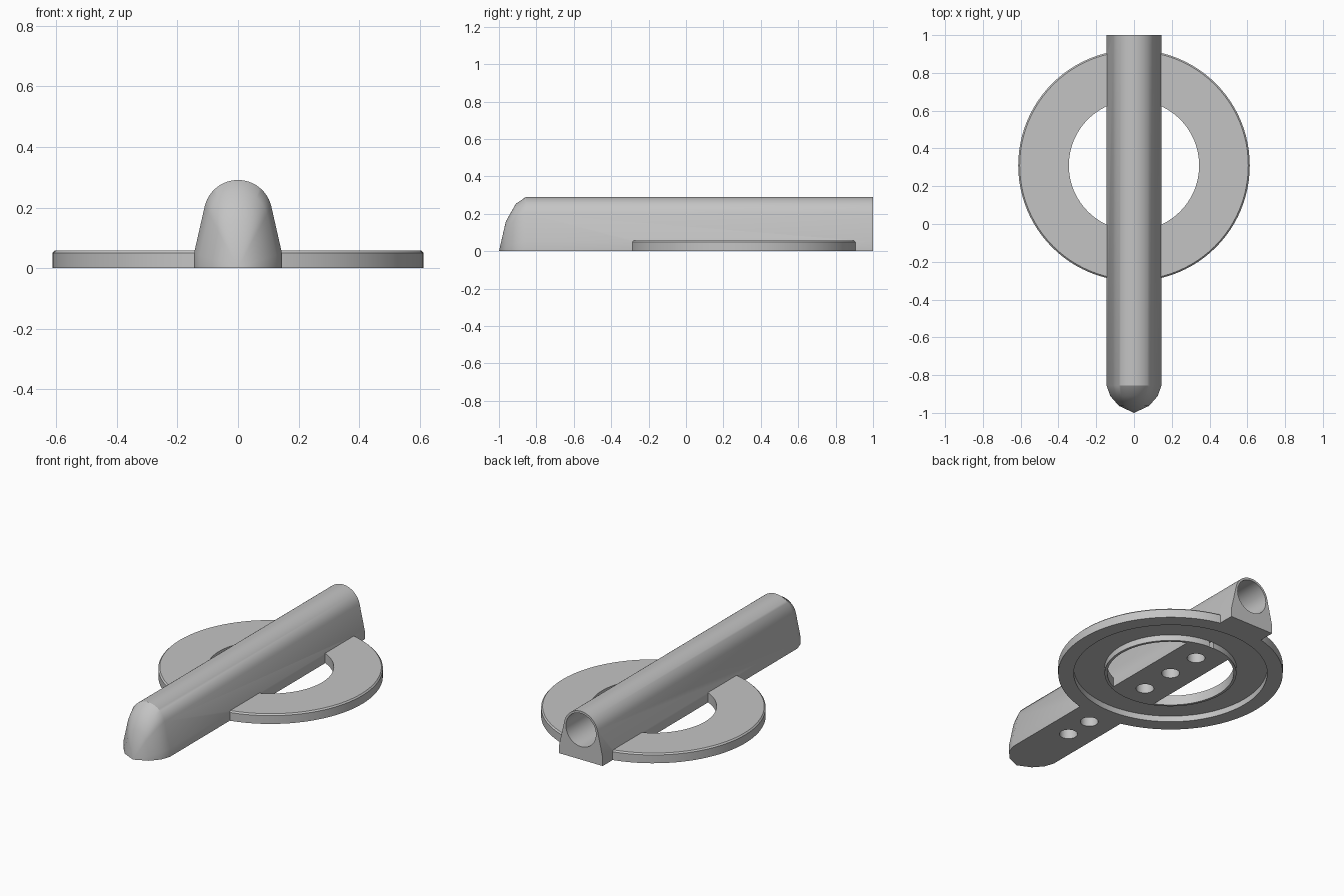
import bpy, bmesh
from math import sin, cos, pi, radians

cube = bpy.data.objects.get("Cube")
if cube:
    bpy.data.objects.remove(cube)

grey = bpy.data.materials.new("plain grey")
grey.use_nodes = True
GREY = (0.55, 0.55, 0.55, 1)
grey.diffuse_color = GREY
grey.node_tree.nodes["Principled BSDF"].inputs["Base Color"].default_value = GREY

RING_Y = 0.31
BORE_Z = 0.178


def finish(name, bm):
    bmesh.ops.recalc_face_normals(bm, faces=bm.faces)
    mesh = bpy.data.meshes.new(name)
    bm.to_mesh(mesh)
    bm.free()
    mesh.materials.append(grey)
    obj = bpy.data.objects.new(name, mesh)
    bpy.context.collection.objects.link(obj)
    return obj


def bridge(bm, a, b):
    for i in range(len(a)):
        j = (i + 1) % len(a)
        bm.faces.new((a[i], a[j], b[j], b[i]))


def lathe(name, profile, steps=96):
    """Closed (radius, z) profile turned about the ring axis."""
    bm = bmesh.new()
    loops = []
    for k in range(steps):
        t = 2 * pi * k / steps
        loops.append([bm.verts.new((r * cos(t), RING_Y + r * sin(t), z)) for r, z in profile])
    for k in range(steps):
        bridge(bm, loops[k], loops[(k + 1) % steps])
    return finish(name, bm)


def rod(name, radius, start, end, steps=48):
    """Cylinder along y or z, between two points."""
    bm = bmesh.new()
    along_y = start[1] != end[1]
    loops = []
    for p in (start, end):
        loop = []
        for k in range(steps):
            u, v = radius * cos(2 * pi * k / steps), radius * sin(2 * pi * k / steps)
            offset = (u, 0, v) if along_y else (u, v, 0)
            loop.append(bm.verts.new([a + b for a, b in zip(p, offset)]))
        loops.append(loop)
        bm.faces.new(loop)
    bridge(bm, *loops)
    return finish(name, bm)


def boolean(target, tool, operation):
    mod = target.modifiers.new(tool.name, 'BOOLEAN')
    mod.operation = operation
    mod.solver = 'EXACT'
    mod.object = tool
    tool.hide_render = True


# Bar: round-topped section with leaning sides, tapering to a low point at the front
lean, top_r, arc_steps = radians(13), 0.113, 24
section = [(-0.145, 0), (0.145, 0), (0.145, 0.05)]
for k in range(arc_steps + 1):
    t = lean + (pi - 2 * lean) * k / arc_steps
    section.append((top_r * cos(t), BORE_Z + top_r * sin(t)))
section.append((-0.145, 0.05))

bm = bmesh.new()
loops = [[bm.verts.new((x * s, y, z * s)) for x, z in section]
         for y, s in ((1, 1), (-0.855, 1), (-0.91, 0.87), (-0.963, 0.55))]
bm.faces.new(loops[0])
for a, b in zip(loops, loops[1:]):
    bridge(bm, a, b)
tip = bm.verts.new((0, -1, 0))
for i, v in enumerate(loops[-1]):
    bm.faces.new((v, loops[-1][(i + 1) % len(section)], tip))
body = finish("whistle_body", bm)

# Flat ring with a bevelled top edge
ring = lathe("ring", [(0.345, 0), (0.613, 0), (0.613, 0.05), (0.605, 0.058), (0.345, 0.058)])
boolean(body, ring, 'UNION')

# Groove under the ring, bore from the back and finger holes below
groove = lathe("groove_cutter", [(0.36, -0.1), (0.528, -0.1), (0.528, 0.035), (0.36, 0.035)])
bore = rod("bore_cutter", 0.1, (0, -0.8, BORE_Z), (0, 1.1, BORE_Z))
tools = [ring, groove, bore]
boolean(body, groove, 'DIFFERENCE')
boolean(body, bore, 'DIFFERENCE')
for i, y in enumerate((-0.557, -0.38, RING_Y - 0.217, RING_Y, RING_Y + 0.217)):
    hole = rod(f"hole_cutter_{i + 1}", 0.049, (0, y, -0.1), (0, y, 0.16), 32)
    boolean(body, hole, 'DIFFERENCE')
    tools.append(hole)

# Bake the cuts, drop the tools and shade
bpy.ops.object.select_all(action='DESELECT')
body.select_set(True)
bpy.context.view_layer.objects.active = body
for mod in list(body.modifiers):
    bpy.ops.object.modifier_apply(modifier=mod.name)
for tool in tools:
    bpy.data.objects.remove(tool)
bpy.ops.object.shade_smooth_by_angle(angle=radians(30))
